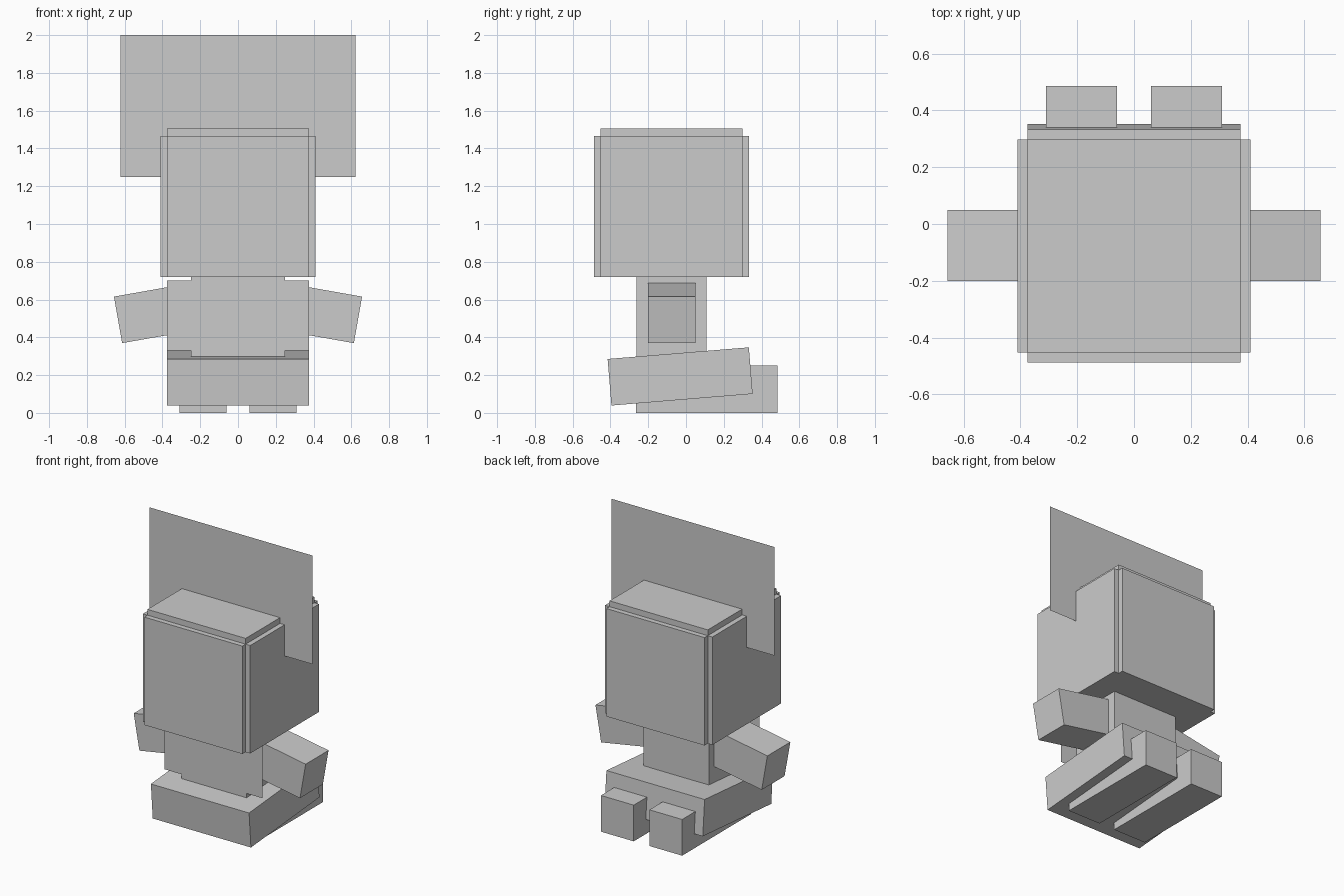
import bpy
from math import radians
from mathutils import Matrix, Vector

if "Cube" in bpy.data.objects:
    bpy.data.objects.remove(bpy.data.objects["Cube"])


def box(name, size, center, rot=(0, 0, 0)):
    bpy.ops.mesh.primitive_cube_add(size=1, location=center, rotation=rot)
    ob = bpy.context.object
    ob.name = name
    ob.scale = size
    return ob


def upright_plane(name, width, z0, z1, y):
    bpy.ops.mesh.primitive_plane_add(size=1, location=(0, y, (z0 + z1) / 2),
                                     rotation=(radians(90), 0, 0))
    ob = bpy.context.object
    ob.name = name
    ob.scale = (width, z1 - z0, 1)
    return ob


YC = -0.077  # depth centre of head, torso and arms

# Head: three crossed boxes give the raised panels on each side
box("head_side_panels", (0.82, 0.75, 0.745), (0, YC, 1.0925))
box("head_front_back_panels", (0.75, 0.82, 0.745), (0, YC, 1.0925))
box("head_top_panel", (0.75, 0.75, 0.785), (0, YC, 1.1125))

# Flat crest sheet through the head
upright_plane("crest", 1.245, 1.25, 2.0, YC)

# Torso with flat front and back sheets
box("torso", (0.5, 0.37, 0.47), (0, YC, 0.485))
upright_plane("torso_front_sheet", 0.75, 0.33, 0.70, -0.266)
upright_plane("torso_back_sheet", 0.375, 0.33, 0.70, 0.112)

# Tilted block over the lap
box("lap_block", (0.75, 0.75, 0.247), (0, -0.031, 0.193), (radians(4.7), 0, 0))

# Arms and legs, mirrored
for side, s in (("left", -1), ("right", 1)):
    tilt = Matrix.Rotation(radians(s * 10), 3, 'Y')
    outer_mid = Vector((s * 0.635, -0.075, 0.4925))
    center = outer_mid - tilt @ Vector((s * 0.225, 0, 0))
    box(side + "_arm", (0.45, 0.25, 0.25), center, (0, radians(s * 10), 0))
    box(side + "_leg", (0.25, 0.75, 0.25), (s * 0.185, 0.11, 0.125))
